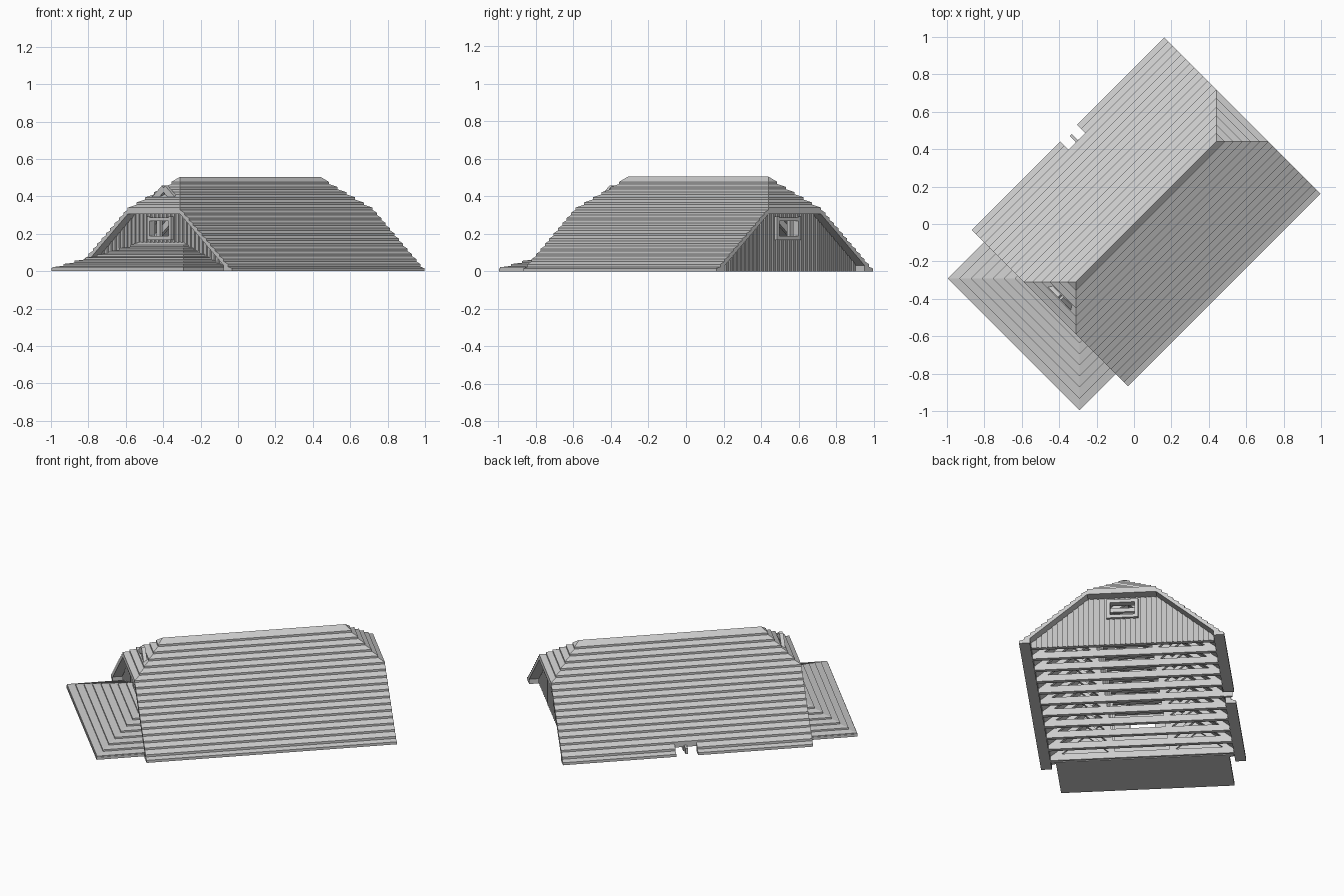
import bpy, math
from mathutils import Matrix, Vector

if "Cube" in bpy.data.objects:
    bpy.data.objects.remove(bpy.data.objects["Cube"])

grey = bpy.data.materials.new("plain_grey")
grey.use_nodes = True
grey.diffuse_color = (0.6, 0.6, 0.6, 1)
grey.node_tree.nodes["Principled BSDF"].inputs["Base Color"].default_value = (0.6, 0.6, 0.6, 1)

# Everything is built along the ridge (X) and then turned diagonally
TURN = Matrix.Rotation(math.radians(45), 4, 'Z')


class Part:
    def __init__(self, name):
        self.name, self.verts, self.faces = name, [], []

    def face(self, *points):
        n = len(self.verts)
        self.verts += points
        self.faces.append(tuple(range(n, n + len(points))))

    def prism(self, outline, offset):
        """Extrude a planar outline along an offset vector."""
        a = [Vector(p) for p in outline]
        b = [p + Vector(offset) for p in a]
        self.face(*a[::-1])
        self.face(*b)
        for i in range(len(a)):
            j = (i + 1) % len(a)
            self.face(a[i], a[j], b[j], b[i])

    def box(self, x0, x1, y0, y1, z0, z1):
        self.prism([(x0, y0, z0), (x1, y0, z0), (x1, y1, z0), (x0, y1, z0)], (0, 0, z1 - z0))

    def beam(self, x, a, b, depth, width=0.022):
        """Sloping timber in the truss plane at x, between (y, z) points."""
        a, b = Vector(a), Vector(b)
        side = (b - a).normalized().orthogonal() * depth / 2
        ring = [a - side, b - side, b + side, a + side]
        self.prism([(x - width / 2, p.x, p.y) for p in ring], (width, 0, 0))

    def build(self):
        mesh = bpy.data.meshes.new(self.name)
        mesh.from_pydata([tuple(v) for v in self.verts], [], self.faces)
        mesh.materials.append(grey)
        mesh.validate()
        ob = bpy.data.objects.new(self.name, mesh)
        bpy.context.collection.objects.link(ob)
        # Weld shared corners and turn faces outward
        import bmesh
        bm = bmesh.new()
        bm.from_mesh(mesh)
        bmesh.ops.remove_doubles(bm, verts=bm.verts, dist=0.0001)
        bmesh.ops.recalc_face_normals(bm, faces=bm.faces)
        bm.to_mesh(mesh)
        bm.free()
        ob.matrix_world = TURN
        return ob


PITCH, LAP, THICK = 0.033, 0.012, 0.035
HIP = 6 * PITCH
EAVE = 16 * PITCH
RIDGE = (-0.438, 0.622)
ENDS = (RIDGE[0] - HIP, RIDGE[1] + HIP)
WALLS = (-0.575, 0.755)
NOTCH = (0.033, 0.16)


def height(d):
    return 0.505 - 0.833 * d


def end(k, d):
    return RIDGE[k] + (-1, 1)[k] * min(d, HIP)


# Main roof: lapped courses on both slopes and on the two clipped hips
roof = Part("main_roof")
for i in range(16):
    d0, d1 = i * PITCH, (i + 1) * PITCH
    top, low = height(d0) - (LAP if i else 0), height(d1)
    for s in (-1, 1):
        roof.face((end(0, d0), s * d0, top), (end(1, d0), s * d0, top),
                  (end(1, d1), s * d1, low), (end(0, d1), s * d1, low))
        roof.face((end(0, d1), s * d1, low), (end(1, d1), s * d1, low),
                  (end(1, d1), s * d1, low - LAP), (end(0, d1), s * d1, low - LAP))
        if d0 >= HIP - 0.001:
            for x in ENDS:
                roof.face((x, s * d0, top), (x, s * d1, low),
                          (x, s * d1, low - THICK), (x, s * d0, height(d0) - THICK))
    if d1 <= HIP + 0.001:
        for k in (0, 1):
            a, b = end(k, d0), end(k, d1)
            roof.face((a, -d0, top), (a, d0, top), (b, d1, low), (b, -d1, low))
            roof.face((b, -d1, low), (b, d1, low), (b, d1, low - LAP), (b, -d1, low - LAP))
roof.build()

# Roof underside, with flat soffits below the hips
lining = Part("roof_lining")
for s in (-1, 1):
    outline = [(RIDGE[0], 0), (RIDGE[1], 0), (ENDS[1], HIP), (ENDS[1], EAVE), (ENDS[0], EAVE), (ENDS[0], HIP)]
    lining.face(*[(x, s * d, height(d) - THICK) for x, d in outline])
lining.build()
soffit = Part("hip_soffits")
for x, w in zip(ENDS, WALLS):
    soffit.box(min(x, w), max(x, w), -HIP, HIP, height(HIP) - THICK, height(HIP) - LAP)
soffit.build()

# Eaves: last course and fascia, with a gap in one side
eaves = Part("eaves")
d1 = EAVE + PITCH
profile = [(EAVE, 0), (0.59, 0), (0.59, 0.016), (d1, 0.024), (d1, height(d1)), (EAVE, height(EAVE) - LAP)]
for s, x0, x1 in ((-1, *ENDS), (1, ENDS[0], NOTCH[0]), (1, NOTCH[1], ENDS[1])):
    eaves.prism([(x0, s * y, z) for y, z in profile], (x1 - x0, 0, 0))
eaves.box(*NOTCH, EAVE - 0.008, EAVE, 0.03, 0.055)
eaves.build()

# Gable walls of lapped vertical boards, with an open window
BOARD, HALF = 0.03, 0.075
SILL, HEAD = 0.18, 0.28


def wall_top(y):
    return min(height(HIP) - 0.02, height(abs(y)) - THICK + 0.005)


for name, x, out in (("front_gable_wall", WALLS[0], -1), ("back_gable_wall", WALLS[1], 1)):
    wall = Part(name)
    for j in range(35):
        y0 = -0.525 + j * BOARD
        y1 = y0 + BOARD
        spans = [(0, 0, wall_top(y0), wall_top(y1))]
        if abs(y0 + y1) / 2 < HALF:
            spans = [(0, 0, SILL, SILL), (HEAD, HEAD, wall_top(y0), wall_top(y1))]
        for a0, a1, b0, b1 in spans:
            inner = x - out * 0.02
            front = [(x + out * 0.01, y0, a0), (x, y1, a1), (x, y1, b1), (x + out * 0.01, y0, b0)]
            back = [(inner, y, z) for _, y, z in front]
            wall.face(*front)
            wall.face(*back[::-1])
            for i in range(4):
                k = (i + 1) % 4
                wall.face(front[i], back[i], back[k], front[k])
    wall.build()
    frame = Part(name.replace("wall", "window_frame"))
    f0, f1 = sorted((x - out * 0.02, x + out * 0.022))
    for s in (-1, 1):
        frame.box(f0, f1, s * 0.081 - 0.01, s * 0.081 + 0.01, SILL - 0.012, HEAD + 0.012)
    for z in (SILL, HEAD):
        frame.box(f0, f1, -0.09, 0.09, z - 0.012, z + 0.008)
    frame.build()

# Roof trusses: tie beam, rafters, posts, struts and collar
truss = Part("roof_trusses")
for k in range(-5, 5):
    x = 0.097 + k * 0.13
    truss.box(x - 0.012, x + 0.012, -EAVE, EAVE, 0.004, 0.045)
    truss.box(x - 0.011, x + 0.011, -0.2, 0.2, 0.29, 0.315)
    for s in (-1, 1):
        truss.beam(x, (0, height(0) - 0.06), (s * 0.52, height(0.52) - 0.05), 0.035)
        truss.beam(x, (s * 0.17, 0.03), (s * 0.17, 0.33), 0.025)
        truss.beam(x, (s * 0.17, 0.04), (s * 0.34, 0.19), 0.022)
truss.box(0.09, 0.104, 0.52, 0.575, 0.005, 0.04)
truss.build()

# Low hipped porch roof in lapped courses, on a flat base
porch = Part("porch_roof")
STEP, RUN = 0.042, 8
for i in range(RUN):
    d0, d1 = i * STEP, (i + 1) * STEP
    top = 0.158 - 0.405 * d0 - (0.01 if i else 0)
    low = 0.158 - 0.405 * d1
    ring = [[(-0.572, y0 * (0.16 + d)) if c else (-0.572 - d, y0 * (0.16 + d))
             for y0, c in ((-1, 1), (-1, 0), (1, 0), (1, 1))] for d in (d0, d1)]
    for a in range(3):
        p, q = ring[0][a], ring[0][a + 1]
        r, t = ring[1][a + 1], ring[1][a]
        porch.face((*p, top), (*q, top), (*r, low), (*t, low))
        porch.face((*t, low), (*r, low), (*r, low - 0.01), (*t, low - 0.01))
porch.build()
base = Part("porch_base")
base.box(-0.911, -0.572, -0.499, 0.499, 0, 0.016)
base.build()
